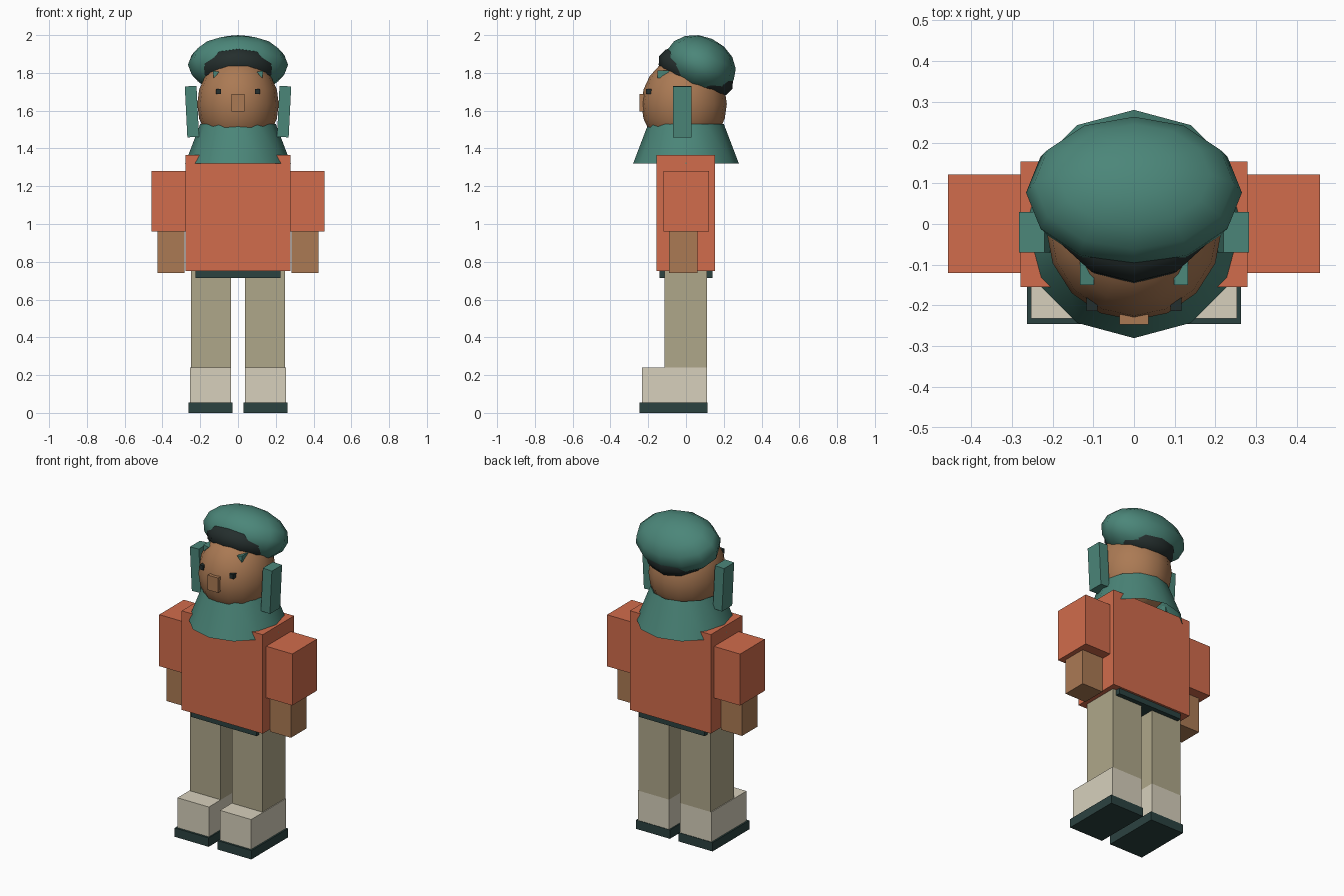
import bpy, bmesh, math
from mathutils import Matrix

if "Cube" in bpy.data.objects:
    bpy.data.objects.remove(bpy.data.objects["Cube"])


def material(name, hexcode):
    rgb = [int(hexcode[i:i + 2], 16) / 255 for i in (0, 2, 4)]
    lin = [c / 12.92 if c < 0.04 else ((c + 0.055) / 1.055) ** 2.4 for c in rgb]
    m = bpy.data.materials.new(name)
    m.diffuse_color = (*lin, 1)
    m.use_nodes = True
    m.node_tree.nodes["Principled BSDF"].inputs["Base Color"].default_value = m.diffuse_color
    return m


ORANGE = material("orange_cloth", "D16C4C")
TEAL = material("teal_knit", "4B8679")
SKIN = material("skin", "AB7A54")
KHAKI = material("khaki_cloth", "AFA78A")
CREAM = material("cream_leather", "D7D0BC")
DARK = material("dark_rubber", "2B4240")
BLACK = material("dark_hair", "242E2D")


def finish(name, bm, mat, smooth=False):
    bmesh.ops.recalc_face_normals(bm, faces=bm.faces)
    me = bpy.data.meshes.new(name)
    bm.to_mesh(me)
    bm.free()
    for p in me.polygons:
        p.use_smooth = smooth
    me.materials.append(mat)
    ob = bpy.data.objects.new(name, me)
    bpy.context.collection.objects.link(ob)
    return ob


def box(name, x, y, z, mat, tilt=0):
    """Box from (min, max) ranges, tilted about y."""
    bm = bmesh.new()
    centre = [(r[0] + r[1]) / 2 for r in (x, y, z)]
    size = [abs(r[1] - r[0]) for r in (x, y, z)]
    mtx = Matrix.Translation(centre) @ Matrix.Rotation(tilt, 4, 'Y') @ Matrix.Diagonal((*size, 1))
    bmesh.ops.create_cube(bm, size=1, matrix=mtx)
    return finish(name, bm, mat)


def pair(name, x, y, z, mat, tilt=0):
    for side, s in (("right", 1), ("left", -1)):
        box(f"{name}_{side}", (s * x[0], s * x[1]), y, z, mat, s * tilt)


def blob(name, centre, radii, mat, segs, rings, tilt=0):
    """Smooth low-poly ellipsoid, tilted about x."""
    bm = bmesh.new()
    mtx = Matrix.Translation(centre) @ Matrix.Rotation(tilt, 4, 'X') @ Matrix.Diagonal((*radii, 1))
    bmesh.ops.create_uvsphere(bm, u_segments=segs, v_segments=rings, radius=1, matrix=mtx)
    return finish(name, bm, mat, True)


# Shoes and legs
pair("sole", (0.03, 0.263), (-0.245, 0.115), (0, 0.055), DARK)
pair("shoe", (0.038, 0.253), (-0.232, 0.112), (0.055, 0.24), CREAM)
pair("leg", (0.038, 0.248), (-0.115, 0.112), (0.24, 0.75), KHAKI)

# Belt, torso, arms
box("belt", (-0.225, 0.225), (-0.14, 0.14), (0.715, 0.77), DARK)
box("torso", (-0.278, 0.278), (-0.155, 0.153), (0.75, 1.365), ORANGE)
pair("sleeve", (0.278, 0.457), (-0.12, 0.122), (0.96, 1.28), ORANGE)
pair("hand", (0.283, 0.427), (-0.09, 0.06), (0.74, 0.96), SKIN)

# Scarf: open twelve-sided frustum
bm = bmesh.new()
bmesh.ops.create_cone(bm, cap_ends=False, segments=12, radius1=0.28, radius2=0.2,
                      depth=0.21, matrix=Matrix.Translation((0, 0, 1.425)))
finish("scarf", bm, TEAL, True)

# Head, hair and tilted hat
blob("head", (0, -0.01, 1.635), (0.216, 0.226, 0.25), SKIN, 16, 10)
blob("hair", (0, 0.052, 1.803), (0.212, 0.212, 0.115), BLACK, 12, 8, math.radians(-24))
blob("hat", (0, 0.077, 1.843), (0.265, 0.193, 0.15), TEAL, 12, 8, math.radians(-24))

# Ear flaps, eyes, nose
pair("ear_flap", (0.213, 0.275), (-0.07, 0.03), (1.46, 1.73), TEAL, 0.05)
pair("eye", (0.09, 0.116), (-0.213, -0.18), (1.688, 1.716), BLACK)
box("nose", (-0.035, 0.035), (-0.247, -0.2), (1.595, 1.687), SKIN)

# Small triangular brow tips at the hairline
for side, s in (("right", 1), ("left", -1)):
    bm = bmesh.new()
    front = [bm.verts.new((s * x, -0.15, z)) for x, z in ((0.098, 1.805), (0.132, 1.812), (0.13, 1.772))]
    face = bm.faces.new(front)
    ext = bmesh.ops.extrude_face_region(bm, geom=[face])
    bmesh.ops.translate(bm, vec=(0, 0.06, 0),
                        verts=[v for v in ext["geom"] if isinstance(v, bmesh.types.BMVert)])
    finish(f"brow_tip_{side}", bm, TEAL)
